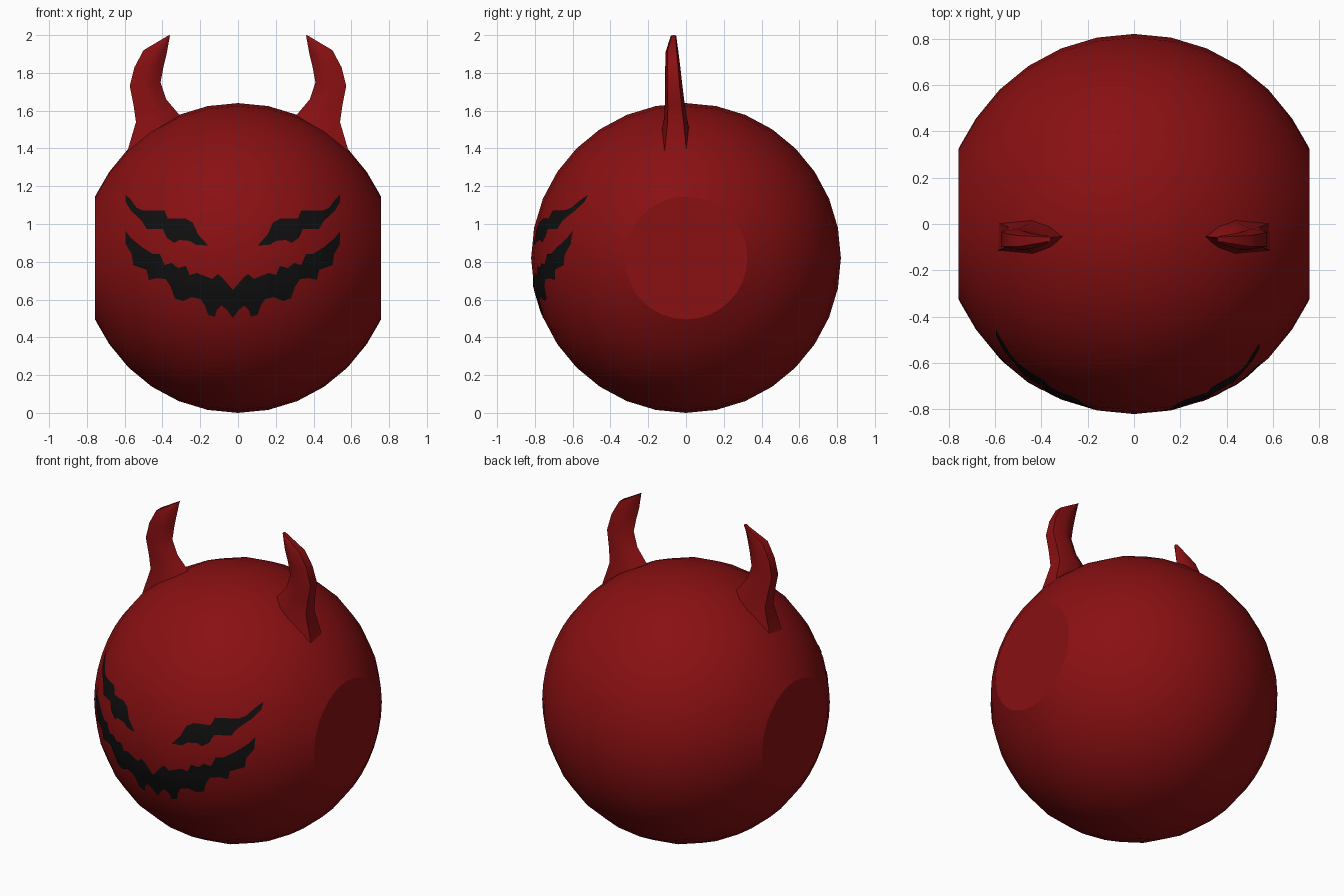
import bpy, bmesh, math
from mathutils import Vector
from mathutils.bvhtree import BVHTree

if "Cube" in bpy.data.objects:
    bpy.data.objects.remove(bpy.data.objects["Cube"])

R, CZ = 0.82, 0.82      # ball radius and centre height
FACE_X = -0.027         # the face sits slightly off centre


def material(name, rgb):
    m = bpy.data.materials.new(name)
    m.diffuse_color = (*rgb, 1)
    m.use_nodes = True
    m.node_tree.nodes["Principled BSDF"].inputs["Base Color"].default_value = m.diffuse_color
    return m


red = material("dark red", (0.25, 0.005, 0.006))
black = material("black", (0.005, 0.005, 0.005))


def make_object(name, bm, mat, angle):
    me = bpy.data.meshes.new(name)
    bm.to_mesh(me)
    ob = bpy.data.objects.new(name, me)
    bpy.context.collection.objects.link(ob)
    me.materials.append(mat)
    bpy.ops.object.select_all(action='DESELECT')
    ob.select_set(True)
    bpy.context.view_layer.objects.active = ob
    bpy.ops.object.shade_smooth_by_angle(angle=math.radians(angle))
    return ob


def loft(bm, rings):
    loops = [[bm.verts.new(p) for p in ring] for ring in rings]
    n = len(loops[0])
    for a, b in zip(loops, loops[1:]):
        for i in range(n):
            j = (i + 1) % n
            bm.faces.new((a[i], a[j], b[j], b[i]))
    bm.faces.new(loops[0][::-1])
    bm.faces.new(loops[-1])
    bmesh.ops.recalc_face_normals(bm, faces=bm.faces)


# Ball body: revolved about x, with a flat disc on each side
half = [(R * math.sin(math.radians(11.25 * k)), R * math.cos(math.radians(11.25 * k)))
        for k in range(1, 6)] + [(0.742, 0.352), (0.757, 0.325)]
profile = [(-x, r) for x, r in reversed(half)] + [(0, R)] + half
rings = []
for x, r in profile:
    rings.append([(x, r * math.cos(math.tau * i / 32), CZ + r * math.sin(math.tau * i / 32))
                  for i in range(32)])
bm = bmesh.new()
loft(bm, rings)
surface = BVHTree.FromBMesh(bm)
make_object("ball_body", bm, red, 27)
bm.free()

# Horns: inner x, z, outer x, z, centre y, half thickness, from base to tip
horn_rows = [
    (0.25, 1.50, 0.59, 1.37, -0.055, 0.085),
    (0.325, 1.595, 0.54, 1.54, -0.055, 0.06),
    (0.38, 1.66, 0.553, 1.63, -0.06, 0.052),
    (0.41, 1.75, 0.573, 1.73, -0.066, 0.046),
    (0.395, 1.83, 0.548, 1.83, -0.07, 0.04),
    (0.378, 1.90, 0.50, 1.92, -0.074, 0.034),
    (0.36, 2.00, 0.372, 1.996, -0.066, 0.014),
]
for side, name in ((1, "right_horn"), (-1, "left_horn")):
    rings = []
    for xi, zi, xo, zo, y, h in horn_rows:
        # wedge section: sharp inside, blunt outside
        section = [(0, 0), (0.25, -0.65), (0.55, -1), (1, -0.7),
                   (1, 0.7), (0.55, 1), (0.25, 0.65)]
        rings.append([(side * (xi + (xo - xi) * t), y + h * w, zi + (zo - zi) * t)
                      for t, w in section])
    bm = bmesh.new()
    loft(bm, rings)
    make_object(name, bm, red, 50)
    bm.free()


def face_decal(name, outline):
    """Thin patch: slice a flat outline finely, then drape it over the ball."""
    bm = bmesh.new()
    bm.faces.new([bm.verts.new((x, -1, z)) for x, z in outline])
    bmesh.ops.triangulate(bm, faces=bm.faces[:])
    for axis in (Vector((1, 0, 0)), Vector((0, 0, 1))):
        for i in range(-20, 40):
            geom = bm.verts[:] + bm.edges[:] + bm.faces[:]
            bmesh.ops.bisect_plane(bm, geom=geom, plane_co=axis * (i * 0.04 + 0.001),
                                   plane_no=axis)
    bmesh.ops.triangulate(bm, faces=bm.faces[:])
    centre = Vector((0, 0, CZ))
    for v in bm.verts:
        hit = surface.ray_cast(Vector((v.co.x, -2, v.co.z)), Vector((0, 1, 0)))[0]
        v.co = hit + (hit - centre).normalized() * 0.004
    bm.normal_update()
    for f in bm.faces:
        if f.normal.y > 0:
            f.normal_flip()
    make_object(name, bm, black, 40)
    bm.free()


# Jagged eyes, mirrored about the face centre line
eye = [(.565, 1.153), (.54, 1.13), (.507, 1.085), (.475, 1.07), (.36, 1.07),
       (.343, 1.027), (.248, 1.027), (.21, 1.005), (.185, .947), (.13, .885),
       (.195, .89), (.227, .91), (.28, .915), (.31, .90), (.348, .926),
       (.37, .974), (.406, .985), (.454, .974), (.48, 1.016), (.538, 1.07),
       (.565, 1.116)]
for side, name in ((1, "right_eye"), (-1, "left_eye")):
    face_decal(name, [(FACE_X + side * x, z) for x, z in eye])

# Jagged grin: half outline from top centre round to bottom centre
grin = [(0, .652), (.045, .67), (.06, .72), (.08, .735), (.11, .71), (.148, .725),
        (.19, .741), (.227, .73), (.248, .778), (.29, .767), (.322, .794),
        (.36, .783), (.385, .841), (.422, .841), (.48, .878), (.538, .926),
        (.565, .963), (.565, .894), (.533, .84), (.525, .783), (.454, .757),
        (.443, .704), (.40, .714), (.354, .709), (.327, .667), (.306, .608),
        (.264, .593), (.216, .614), (.17, .603), (.148, .571), (.13, .52),
        (.095, .51), (.085, .545), (.06, .57), (.03, .545), (0, .505)]
face_decal("grin", [(FACE_X + x, z) for x, z in grin]
           + [(FACE_X - x, z) for x, z in grin[-2:0:-1]])
